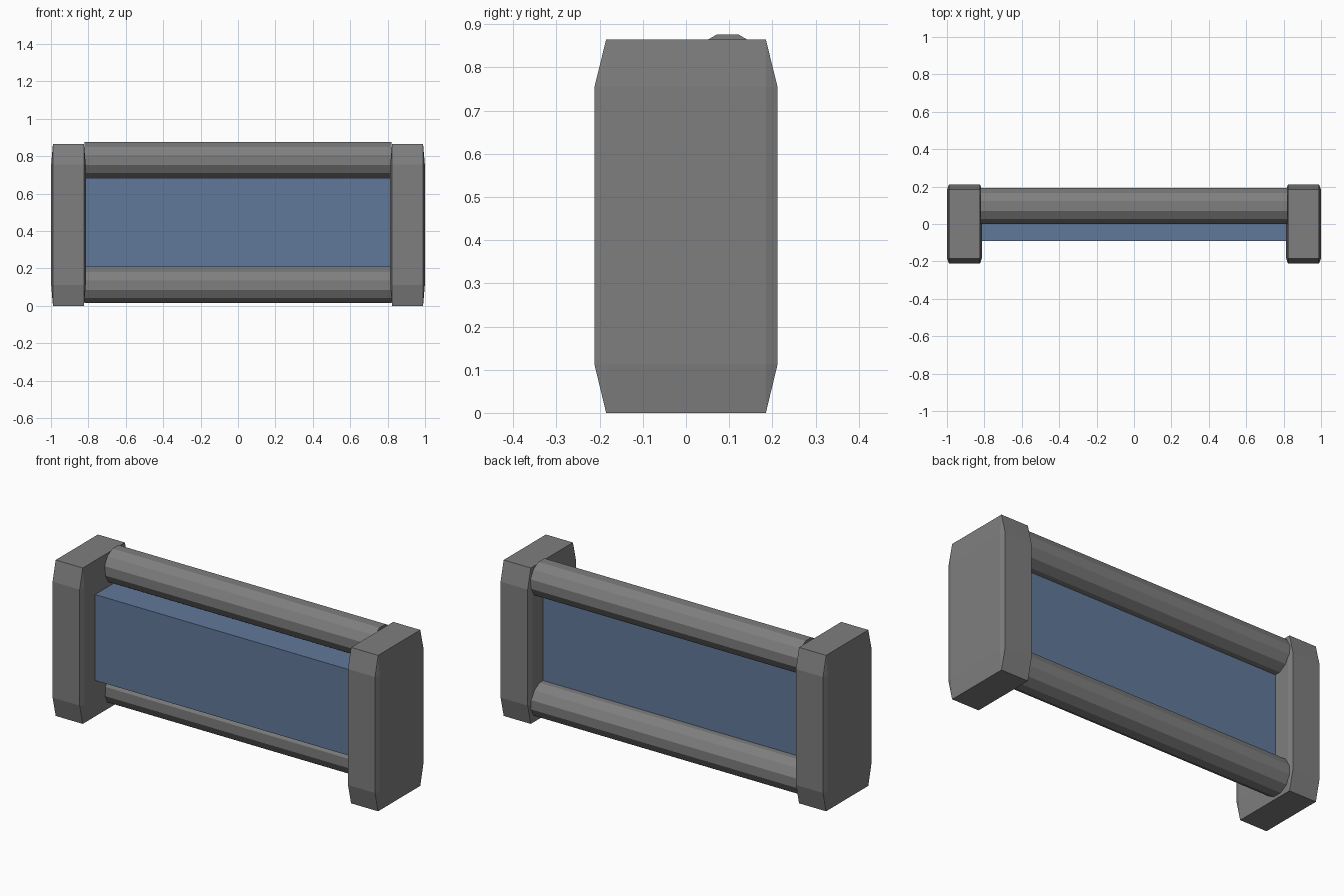
import bpy, bmesh, math
from mathutils import Matrix

if "Cube" in bpy.data.objects:
    bpy.data.objects.remove(bpy.data.objects["Cube"])


def material(name, rgb):
    m = bpy.data.materials.new(name)
    m.diffuse_color = (*rgb, 1.0)
    m.use_nodes = True
    m.node_tree.nodes["Principled BSDF"].inputs["Base Color"].default_value = m.diffuse_color
    return m


GREY = material("dark grey", (0.21, 0.21, 0.21))
BLUE = material("slate blue", (0.12, 0.19, 0.32))


def add_object(name, bm, mat):
    bmesh.ops.recalc_face_normals(bm, faces=bm.faces)
    mesh = bpy.data.meshes.new(name)
    bm.to_mesh(mesh)
    bm.free()
    mesh.materials.append(mat)
    ob = bpy.data.objects.new(name, mesh)
    bpy.context.collection.objects.link(ob)
    return ob


# End posts: box with long shallow chamfers at top and bottom, slim ones down the corners
def post(name, cx):
    wide, narrow = 0.0925, 0.083      # half widths in x
    deep, shallow = 0.212, 0.185      # half depths in y
    bm = bmesh.new()
    for sx in (-1, 1):
        for sy in (-1, 1):
            for z in (0, 0.865):
                bm.verts.new((cx + sx * narrow, sy * shallow, z))
            for z in (0.112, 0.755):
                bm.verts.new((cx + sx * wide, sy * shallow, z))
                bm.verts.new((cx + sx * narrow, sy * deep, z))
    bmesh.ops.convex_hull(bm, input=bm.verts)
    bmesh.ops.dissolve_limit(bm, angle_limit=math.radians(0.5),
                             verts=bm.verts, edges=bm.edges)
    return add_object(name, bm, GREY)


post("left_post", -0.9065)
post("right_post", 0.9065)


# Twelve-sided rails with a flat facet on top
def rail(name, z):
    bm = bmesh.new()
    bmesh.ops.create_cone(bm, cap_ends=True, segments=12, radius1=0.0994,
                          radius2=0.0994, depth=1.64)
    rot = Matrix.Rotation(math.pi / 2, 4, 'Y') @ Matrix.Rotation(math.pi / 12, 4, 'Z')
    bmesh.ops.transform(bm, matrix=Matrix.Translation((0, 0.0965, z)) @ rot, verts=bm.verts)
    return add_object(name, bm, GREY)


rail("top_rail", 0.780)
rail("bottom_rail", 0.111)

# Blue panel between the posts
bm = bmesh.new()
bmesh.ops.create_cube(bm, size=1)
bmesh.ops.scale(bm, vec=(1.63, 0.18, 0.477), verts=bm.verts)
bmesh.ops.translate(bm, vec=(0, 0, 0.4455), verts=bm.verts)
add_object("panel", bm, BLUE)
